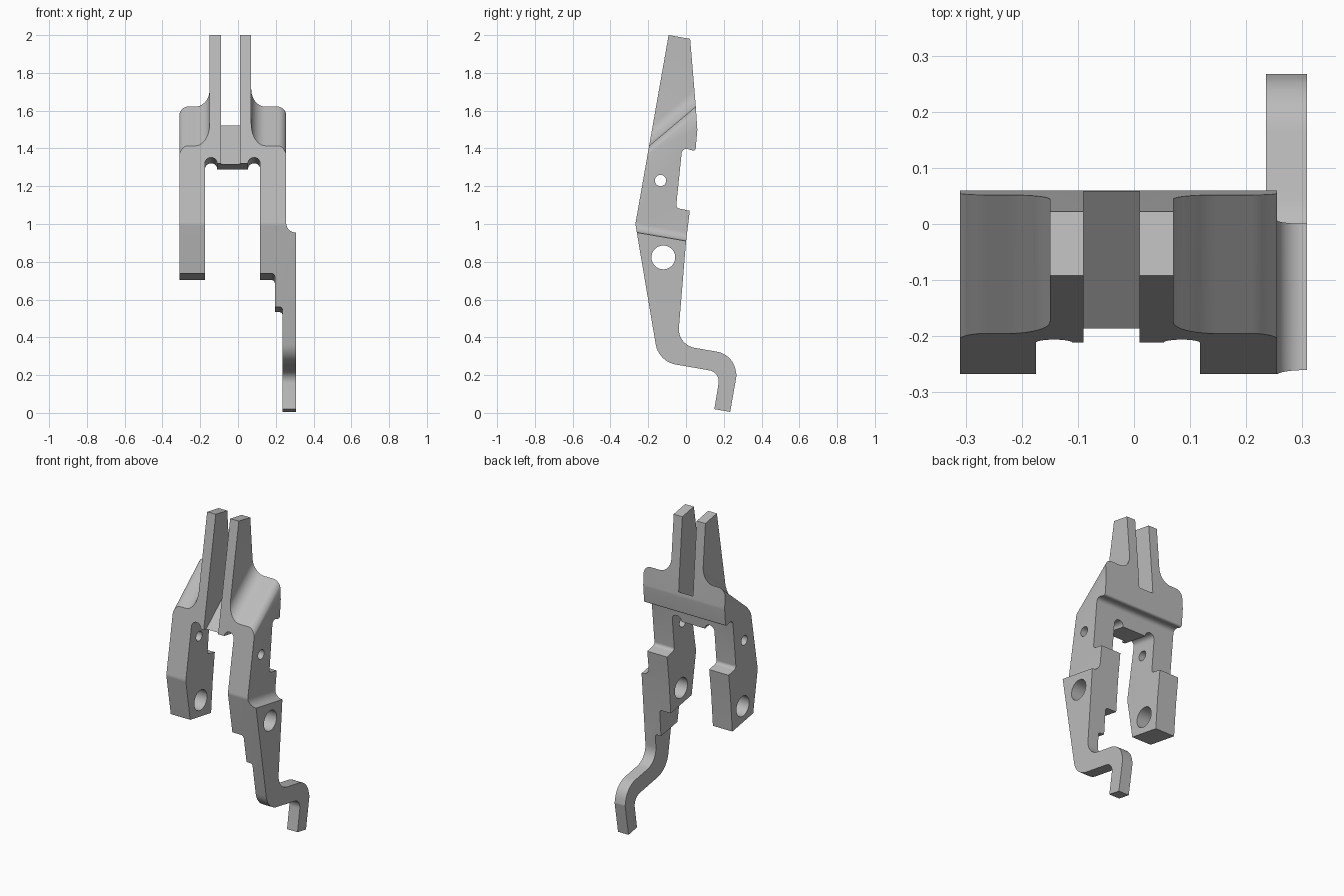
import bpy, bmesh, math
from mathutils import Vector

cube = bpy.data.objects.get("Cube")
if cube:
    bpy.data.objects.remove(cube, do_unlink=True)

metal = bpy.data.materials.new("plain_grey_metal")
metal.use_nodes = True
GREY = (0.5, 0.5, 0.5, 1)
metal.diffuse_color = GREY
metal.node_tree.nodes["Principled BSDF"].inputs["Base Color"].default_value = GREY


def rounded(points, steps=10):
    """Outline from (a, b) or (a, b, radius) corners, with round fillets."""
    out = []
    for i, p in enumerate(points):
        c = Vector(p[:2])
        if len(p) == 2:
            out.append(c)
            continue
        u = (Vector(points[i - 1][:2]) - c).normalized()
        v = (Vector(points[(i + 1) % len(points)][:2]) - c).normalized()
        half = u.angle(v) / 2
        r = p[2]
        centre = c + (u + v).normalized() * (r / math.sin(half))
        start = c + u * (r / math.tan(half)) - centre
        end = c + v * (r / math.tan(half)) - centre
        sweep = math.pi - 2 * half
        for k in range(steps + 1):
            t = k / steps
            out.append(centre + (start * math.sin((1 - t) * sweep)
                                 + end * math.sin(t * sweep)) / math.sin(sweep))
    return out


def prism(name, outline, place, lo, hi):
    """Extrude an outline; place(a, b, depth) gives the 3D point."""
    bm = bmesh.new()
    low = [bm.verts.new(place(a, b, lo)) for a, b in outline]
    high = [bm.verts.new(place(a, b, hi)) for a, b in outline]
    bm.faces.new(low)
    bm.faces.new(high)
    for i in range(len(low)):
        j = (i + 1) % len(low)
        bm.faces.new((low[i], low[j], high[j], high[i]))
    bmesh.ops.recalc_face_normals(bm, faces=bm.faces)
    mesh = bpy.data.meshes.new(name)
    bm.to_mesh(mesh)
    bm.free()
    ob = bpy.data.objects.new(name, mesh)
    bpy.context.collection.objects.link(ob)
    mesh.materials.append(metal)
    return ob


def side_place(y, z, x):
    return (x, y, z)


def sloped(slope, base=0, stretch=1):
    """Front outline swept from front to back along a slope."""
    return lambda x, z, y: (x, y, base + z * stretch + slope * y)


def cut(target, cutter):
    mod = target.modifiers.new("cut", "BOOLEAN")
    mod.operation = "DIFFERENCE"
    mod.solver = "EXACT"
    mod.object = cutter
    bpy.context.view_layer.objects.active = target
    bpy.ops.object.modifier_apply(modifier=mod.name)
    bpy.data.objects.remove(cutter, do_unlink=True)


# Lever blank: side profile, hooked tail at the bottom
profile = rounded([
    (-0.092, 2.0), (0.022, 1.98), (0.052, 1.62), (0.06, 1.5, 0.1),
    (0.05, 1.385, 0.012), (-0.02, 1.405, 0.025), (-0.053, 1.085, 0.02),
    (0.02, 1.07), (0.0, 0.905), (-0.045, 0.36, 0.1), (0.245, 0.31, 0.12),
    (0.268, 0.2, 0.03), (0.234, 0.005), (0.15, 0.02), (0.182, 0.215, 0.06),
    (-0.145, 0.272, 0.13), (-0.268, 1.0, 0.06)])
lever = prism("forked_lever", profile, side_place, -0.31, 0.308)

# Outer face of the arm, with a filleted step onto the tail
DOWN = -0.173
cut(lever, prism("arm_step_cutter", rounded([
    (0.5, 2.5), (0.255, 2.5), (0.255, 0.91, 0.05), (0.5, 0.91)]),
    sloped(DOWN), -0.6, 0.6))

# Gap between the arms with two relief ears, and the stepped arm ends
ears = []
for cx in (-0.1425, 0.085):
    ears += [(cx + 0.0325 * math.cos(a), 1.284 + 0.0325 * math.sin(a))
             for a in [math.pi * (1 - k / 12) for k in range(13)]]
gap = ([(-0.6, 0.7), (-0.175, 0.7)] + ears
       + rounded([(0.1175, 0.7), (0.195, 0.7, 0.018), (0.195, 0.528),
                  (0.235, 0.528, 0.015), (0.235, -0.6), (-0.6, -0.6)], 5))
cut(lever, prism("arm_gap_cutter", gap, sloped(DOWN), -0.6, 0.6))

# Sloped shoulders beside the two prongs
UP = 0.84
STRETCH = math.hypot(1, UP)
for prong, edge, side in ((0.07, 0.256, 1), (-0.15, -0.311, -1)):
    cut(lever, prism("shoulder_cutter", rounded([
        (side * 0.6, 1), (prong, 1), (prong, 0, 0.075), (edge, 0, 0.048),
        (edge + side * 0.005, -0.1), (side * 0.6, -0.1)]),
        sloped(UP, 1.578, STRETCH), -0.6, 0.6))

# Slot between the prongs
cut(lever, prism("prong_slot_cutter",
                 [Vector(p) for p in ((-0.09, 1.473), (0.01, 1.473),
                                      (0.01, 3), (-0.09, 3))],
                 sloped(UP), -0.6, 0.6))

# Cross holes through both arms
for y, z, r in ((-0.135, 1.23, 0.03), (-0.12, 0.823, 0.063)):
    ring = [Vector((y + r * math.cos(k * math.tau / 40), z + r * math.sin(k * math.tau / 40)))
            for k in range(40)]
    cut(lever, prism("hole_cutter", ring, side_place, -0.6, 0.6))

# Smooth fillets, sharp edges elsewhere
bpy.ops.object.select_all(action="DESELECT")
lever.select_set(True)
bpy.context.view_layer.objects.active = lever
bpy.ops.object.shade_smooth_by_angle(angle=math.radians(25))
